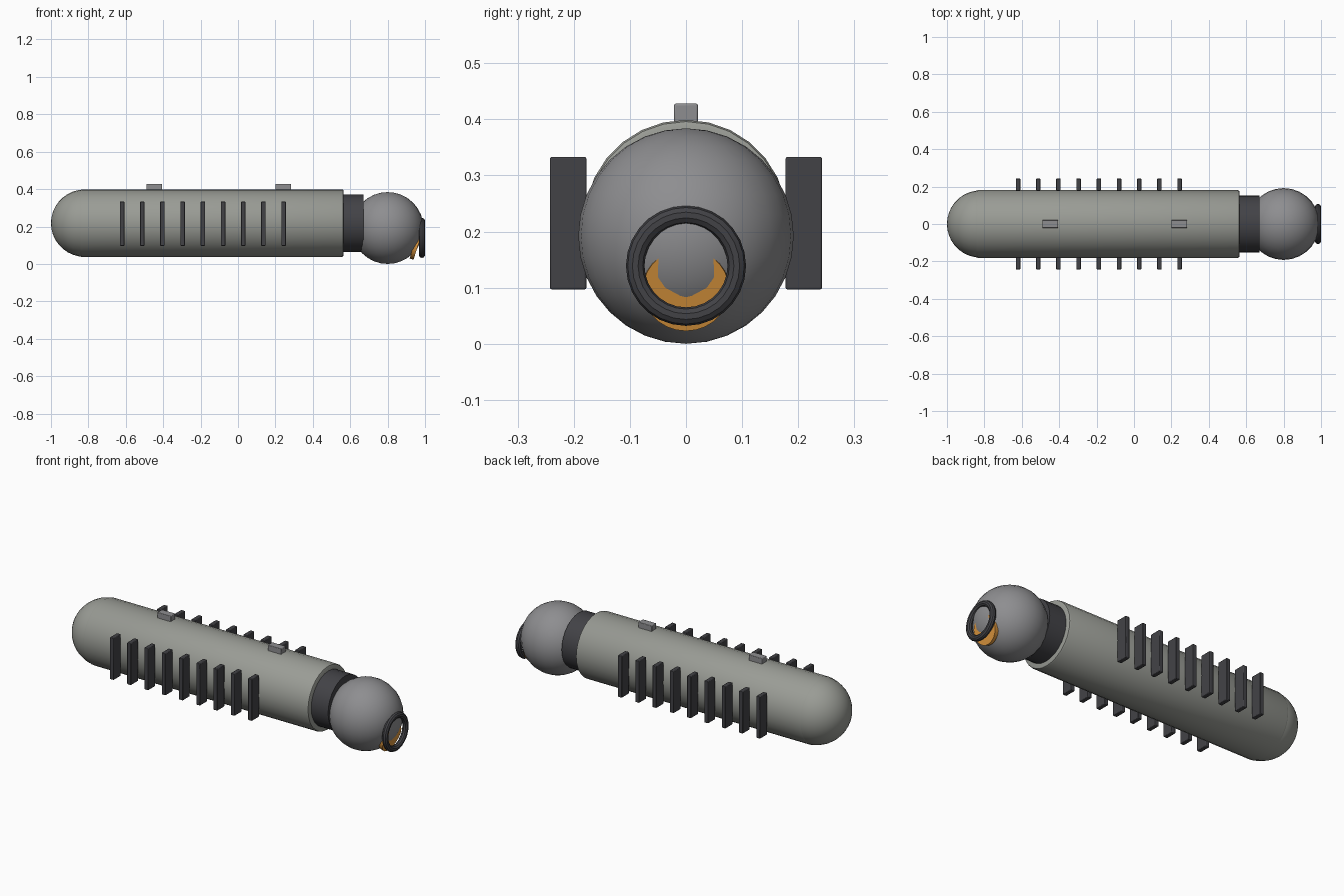
import bpy, math
from math import sin, cos, pi, radians
from mathutils import Vector

if "Cube" in bpy.data.objects:
    bpy.data.objects.remove(bpy.data.objects["Cube"])


def material(name, rgb):
    m = bpy.data.materials.new(name)
    m.diffuse_color = (*rgb, 1)
    m.use_nodes = True
    m.node_tree.nodes["Principled BSDF"].inputs["Base Color"].default_value = m.diffuse_color
    return m


HULL = material("hull_grey", (0.32, 0.33, 0.30))
DARK = material("dark_grey", (0.055, 0.055, 0.062))
METAL = material("metal_grey", (0.27, 0.27, 0.28))
AMBER = material("amber", (0.75, 0.32, 0.05))


def finish(name, mat, smooth=True):
    o = bpy.context.object
    o.name = name
    o.data.materials.append(mat)
    if smooth:
        bpy.ops.object.shade_smooth_by_angle(angle=radians(35))
    return o


def lathe_x(name, profile, z, mat, n=28):
    """Revolve (x, radius) points around an axis parallel to x."""
    verts = [(x, r * sin(2 * pi * k / n), z + r * cos(2 * pi * k / n))
             for x, r in profile for k in range(n)]
    faces = [(i * n + k, i * n + (k + 1) % n, (i + 1) * n + (k + 1) % n, (i + 1) * n + k)
             for i in range(len(profile) - 1) for k in range(n)]
    last = (len(profile) - 1) * n
    faces += [tuple(reversed(range(n))), tuple(range(last, last + n))]
    me = bpy.data.meshes.new(name)
    me.from_pydata(verts, [], faces)
    o = bpy.data.objects.new(name, me)
    bpy.context.collection.objects.link(o)
    bpy.ops.object.select_all(action='DESELECT')
    bpy.context.view_layer.objects.active = o
    o.select_set(True)
    return finish(name, mat)


def box(name, centre, size, mat, bevel):
    bpy.ops.mesh.primitive_cube_add(size=1, location=centre)
    o = bpy.context.object
    o.scale = size
    bpy.ops.object.transform_apply(location=False, rotation=False, scale=True)
    b = o.modifiers.new("bevel", 'BEVEL')
    b.width = bevel
    b.segments = 2
    return finish(name, mat)


AXIS_Z = 0.218

# Long pod body with small edge chamfers
lathe_x("pod_body", [(-0.845, 0.171), (-0.842, 0.178), (-0.835, 0.181),
                     (0.555, 0.181), (0.562, 0.178), (0.565, 0.171)], AXIS_Z, HULL)

# Rounded tail dome
dome = [(-0.82 - 0.18 * cos(a), 0.18 * sin(a))
        for a in [radians(d) for d in (1, 10, 20, 30, 40, 50, 60, 70, 80, 90)]]
lathe_x("tail_dome", dome, AXIS_Z, HULL)

# Neck between body and turret
lathe_x("neck_collar", [(0.56, 0.153), (0.67, 0.153)], AXIS_Z, DARK)

# Sensor ball
BALL = Vector((0.80, 0, 0.192))
bpy.ops.mesh.primitive_uv_sphere_add(segments=28, ring_count=16, radius=0.192, location=BALL)
finish("turret_ball", METAL)

# Tilted amber window, partly sunk into the ball
tilt = radians(18)
normal = Vector((cos(tilt), 0, -sin(tilt)))
face = Vector((0.962, 0, 0.096))
bpy.ops.mesh.primitive_cylinder_add(vertices=28, radius=0.077, depth=0.022,
                                    location=face - normal * 0.011,
                                    rotation=(0, pi / 2 + tilt, 0))
finish("sensor_window", AMBER)

# Ring around the window
bpy.ops.mesh.primitive_torus_add(major_segments=28, minor_segments=10,
                                 major_radius=0.0905, minor_radius=0.0165,
                                 location=(0.9835, 0, 0.139), rotation=(0, pi / 2, 0))
finish("window_ring", DARK)

# Cooling fins along both sides
for side, label in ((-1, "front"), (1, "back")):
    for i in range(9):
        box(f"{label}_fin_{i + 1}", (-0.62 + 0.108 * i, side * 0.21, 0.215),
            (0.024, 0.065, 0.236), DARK, 0.003)

# Mounting lugs on top
for i, x in enumerate((-0.448, 0.242)):
    box(f"mounting_lug_{i + 1}", (x, 0, 0.405), (0.085, 0.042, 0.046), METAL, 0.003)
